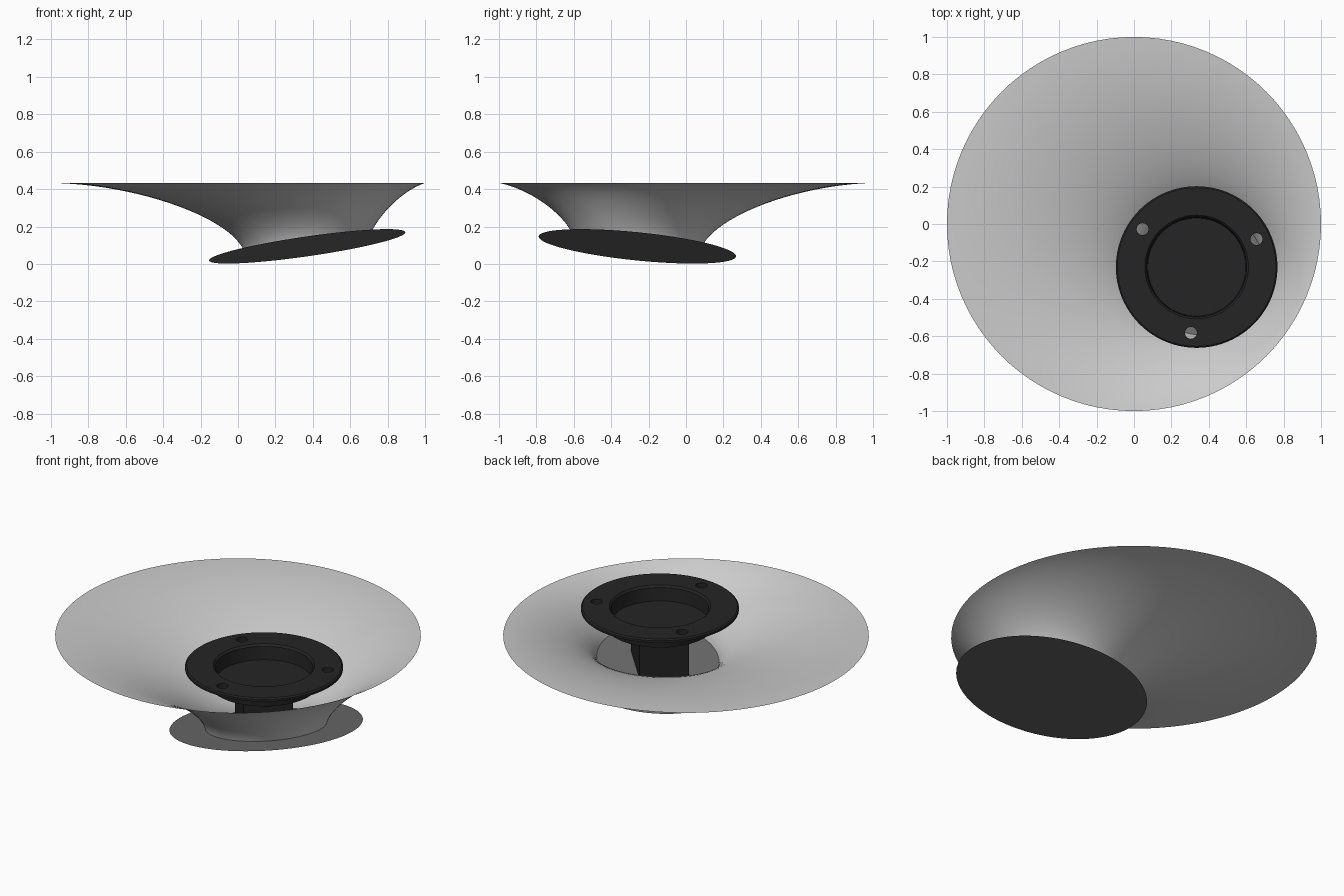
import bpy, bmesh, math
from mathutils import Matrix, Vector

if "Cube" in bpy.data.objects:
    bpy.data.objects.remove(bpy.data.objects["Cube"], do_unlink=True)

SEG = 96
RIM_Z = 0.433
NECK_R = 0.335
BASE_R = 0.53
BASE = Vector((0.37, -0.26, 0.094))
MOUNT = Vector((0.335, -0.23, RIM_Z))

# The base plane leans ten degrees, rising away from the bowl centre
lean = Vector((BASE.x, BASE.y, 0)).normalized()
tilt = Matrix.Rotation(math.radians(10), 3, lean.cross(Vector((0, 0, 1))))


def material(name, value):
    m = bpy.data.materials.new(name)
    m.use_nodes = True
    colour = (value, value, value, 1)
    m.diffuse_color = colour
    m.node_tree.nodes["Principled BSDF"].inputs["Base Color"].default_value = colour
    return m


def finish(bm, name, mat, smooth_angle=None):
    mesh = bpy.data.meshes.new(name)
    bm.to_mesh(mesh)
    bm.free()
    ob = bpy.data.objects.new(name, mesh)
    bpy.context.collection.objects.link(ob)
    mesh.materials.append(mat)
    if smooth_angle:
        smooth(ob, smooth_angle)
    return ob


def smooth(ob, angle):
    bpy.ops.object.select_all(action="DESELECT")
    ob.select_set(True)
    bpy.context.view_layer.objects.active = ob
    bpy.ops.object.shade_smooth_by_angle(angle=math.radians(angle))


def ring(radius, i):
    a = math.tau * i / SEG
    return Vector((math.cos(a), math.sin(a), 0)) * radius


light_grey = material("light grey", 0.6)
dark_grey = material("dark grey", 0.15)
black = material("black", 0.018)

# Flared bowl: Bezier ribs from the level rim to the leaning neck ring
bm = bmesh.new()
STEPS = 24
ribs = []
for i in range(SEG):
    p0 = ring(1, i) + Vector((0, 0, RIM_Z))
    p3 = BASE + tilt @ ring(NECK_R, i)
    inward = p3 - p0
    inward.z = 0
    d = inward.length
    p1 = p0 + inward * 0.45 - Vector((0, 0, 0.07 - 0.06 * d))
    p2 = p3 + ring(0.035, i) + Vector((0, 0, 0.05 + 0.13 * d))
    rib = []
    for k in range(STEPS + 1):
        t = k / STEPS
        s = 1 - t
        rib.append(bm.verts.new(p0 * s**3 + p1 * 3 * s * s * t + p2 * 3 * s * t * t + p3 * t**3))
    ribs.append(rib)
for i in range(SEG):
    a, b = ribs[i], ribs[(i + 1) % SEG]
    for k in range(STEPS):
        bm.faces.new((a[k], a[k + 1], b[k + 1], b[k]))
finish(bm, "flared_bowl", light_grey, 60)

# Flat leaning base disc
bm = bmesh.new()
bm.faces.new([bm.verts.new(BASE + tilt @ ring(BASE_R, i)) for i in range(SEG)])
finish(bm, "base_disc", dark_grey)

# Mounting cup with flange, turned from a profile
profile = [(0, -0.09), (0.262, -0.09), (0.267, -0.012), (0.277, 0),
           (0.424, 0), (0.432, -0.007), (0.432, -0.02), (0.4, -0.032),
           (0.31, -0.036), (0.3, -0.11), (0, -0.11)]
bm = bmesh.new()
verts = [bm.verts.new((r, 0, z)) for r, z in profile]
edges = [bm.edges.new(pair) for pair in zip(verts, verts[1:])]
bmesh.ops.spin(bm, geom=verts + edges, cent=(0, 0, 0), axis=(0, 0, 1),
               angle=math.tau, steps=SEG)
bmesh.ops.remove_doubles(bm, verts=bm.verts, dist=0.0001)
bmesh.ops.recalc_face_normals(bm, faces=bm.faces)
bmesh.ops.translate(bm, verts=bm.verts, vec=MOUNT)
cup = finish(bm, "mounting_cup", black)

# Three screw holes through the flange
bm = bmesh.new()
for k in range(3):
    a = math.radians(25 + 120 * k)
    spot = MOUNT + Vector((math.cos(a), math.sin(a), 0)) * 0.353
    bmesh.ops.create_cone(bm, cap_ends=True, segments=24, radius1=0.032, radius2=0.032,
                          depth=0.2, matrix=Matrix.Translation(spot))
cutter = finish(bm, "hole_cutter", black)
cutter.hide_render = True
cut = cup.modifiers.new("holes", "BOOLEAN")
cut.operation = "DIFFERENCE"
cut.solver = "EXACT"
cut.object = cutter
bpy.context.view_layer.objects.active = cup
bpy.ops.object.modifier_apply(modifier=cut.name)
bpy.data.objects.remove(cutter, do_unlink=True)
smooth(cup, 30)

# Square post from the cup down to the leaning base
bm = bmesh.new()
bmesh.ops.create_cube(bm, size=1, matrix=Matrix.Rotation(math.radians(45), 4, "Z"))
normal = tilt @ Vector((0, 0, 1))
for v in bm.verts:
    top = v.co.z > 0
    v.co = Vector((v.co.x * 0.275 + MOUNT.x, v.co.y * 0.275 + MOUNT.y, MOUNT.z - 0.1))
    if not top:
        off = v.co - BASE
        v.co.z = BASE.z - (normal.x * off.x + normal.y * off.y) / normal.z + 0.002
finish(bm, "support_post", black)
